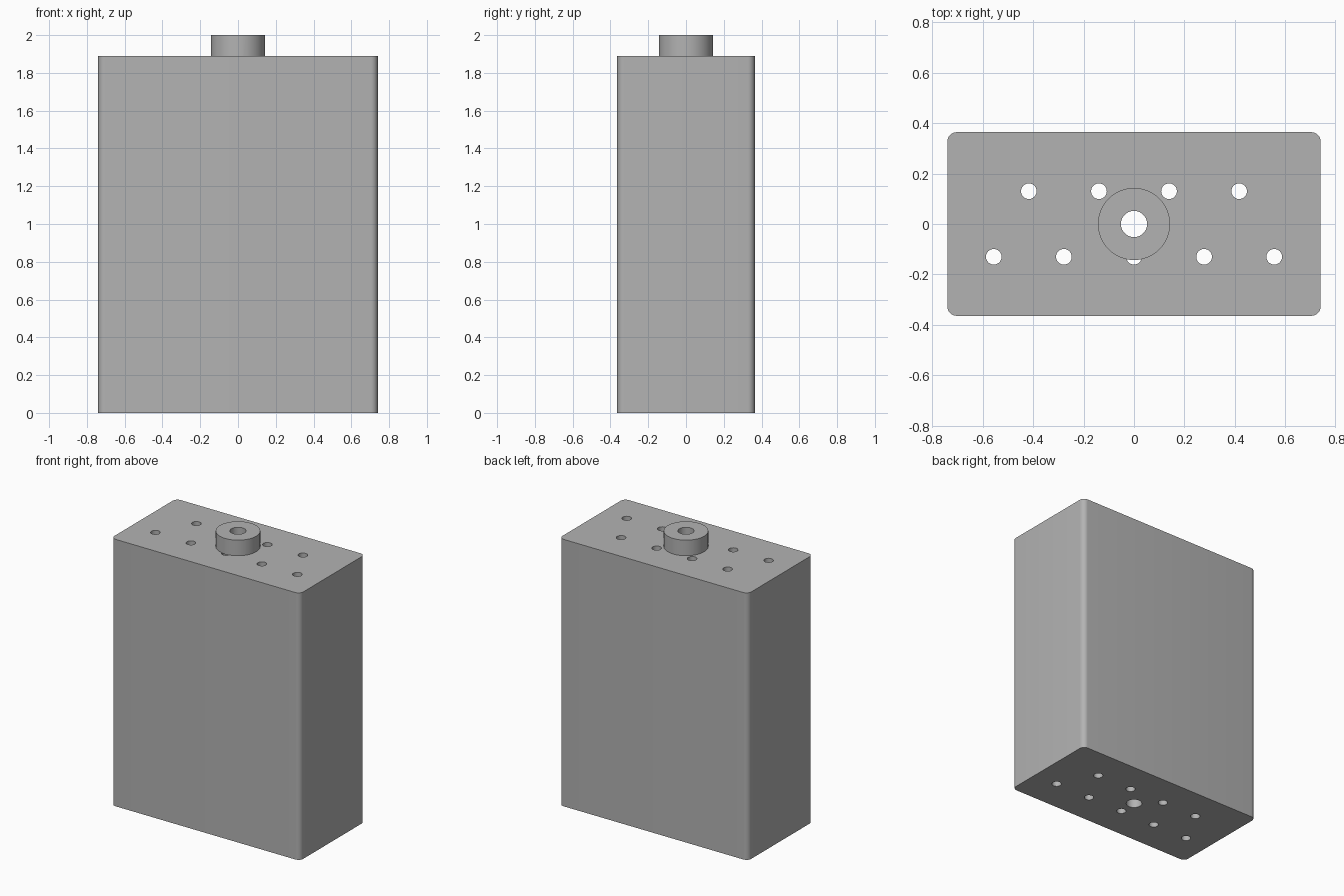
import bpy
import bmesh

if "Cube" in bpy.data.objects:
    bpy.data.objects.remove(bpy.data.objects["Cube"], do_unlink=True)

HALF_X, HALF_Y, TOP = 0.74, 0.364, 1.89
CORNER = 0.037

grey = bpy.data.materials.new("plain grey")
grey.use_nodes = True
colour = (0.45, 0.45, 0.45, 1)
grey.diffuse_color = colour
grey.node_tree.nodes["Principled BSDF"].inputs["Base Color"].default_value = colour


def new_object(name, bm):
    mesh = bpy.data.meshes.new(name)
    bm.to_mesh(mesh)
    bm.free()
    obj = bpy.data.objects.new(name, mesh)
    obj.data.materials.append(grey)
    bpy.context.collection.objects.link(obj)
    return obj


def cylinders(name, centres, radius, z0, z1, sides=48):
    bm = bmesh.new()
    for x, y in centres:
        made = bmesh.ops.create_cone(bm, cap_ends=True, segments=sides,
                                     radius1=radius, radius2=radius, depth=z1 - z0)
        bmesh.ops.translate(bm, verts=made["verts"], vec=(x, y, (z0 + z1) / 2))
    return new_object(name, bm)


def combine(target, tool, operation):
    mod = target.modifiers.new(tool.name, 'BOOLEAN')
    mod.operation, mod.object, mod.solver = operation, tool, 'EXACT'
    bpy.context.view_layer.objects.active = target
    bpy.ops.object.modifier_apply(modifier=mod.name)
    bpy.data.objects.remove(tool, do_unlink=True)


# Tall block with rounded vertical edges
bm = bmesh.new()
bmesh.ops.create_cube(bm, size=1)
bmesh.ops.scale(bm, verts=bm.verts, vec=(2 * HALF_X, 2 * HALF_Y, TOP))
bmesh.ops.translate(bm, verts=bm.verts, vec=(0, 0, TOP / 2))
uprights = [e for e in bm.edges if abs(e.verts[0].co.z - e.verts[1].co.z) > 1]
bmesh.ops.bevel(bm, geom=uprights, offset=CORNER, segments=8, profile=0.5,
                affect='EDGES')
block = new_object("drilled_block", bm)

# Two staggered rows of through holes
PITCH = 0.278
holes = [((i - 1.5) * PITCH, 0.13) for i in range(4)]
holes += [((i - 2) * PITCH, -0.13) for i in range(5)]
combine(block, cylinders("small_holes", holes, 0.031, -0.1, 2.1, 32), 'DIFFERENCE')

# Round boss on top, then the central bore through everything
combine(block, cylinders("boss", [(0, 0)], 0.143, TOP - 0.002, 2.0, 64), 'UNION')
combine(block, cylinders("bore", [(0, 0)], 0.052, -0.1, 2.1), 'DIFFERENCE')

bpy.ops.object.select_all(action='DESELECT')
block.select_set(True)
bpy.context.view_layer.objects.active = block
bpy.ops.object.shade_smooth_by_angle()
